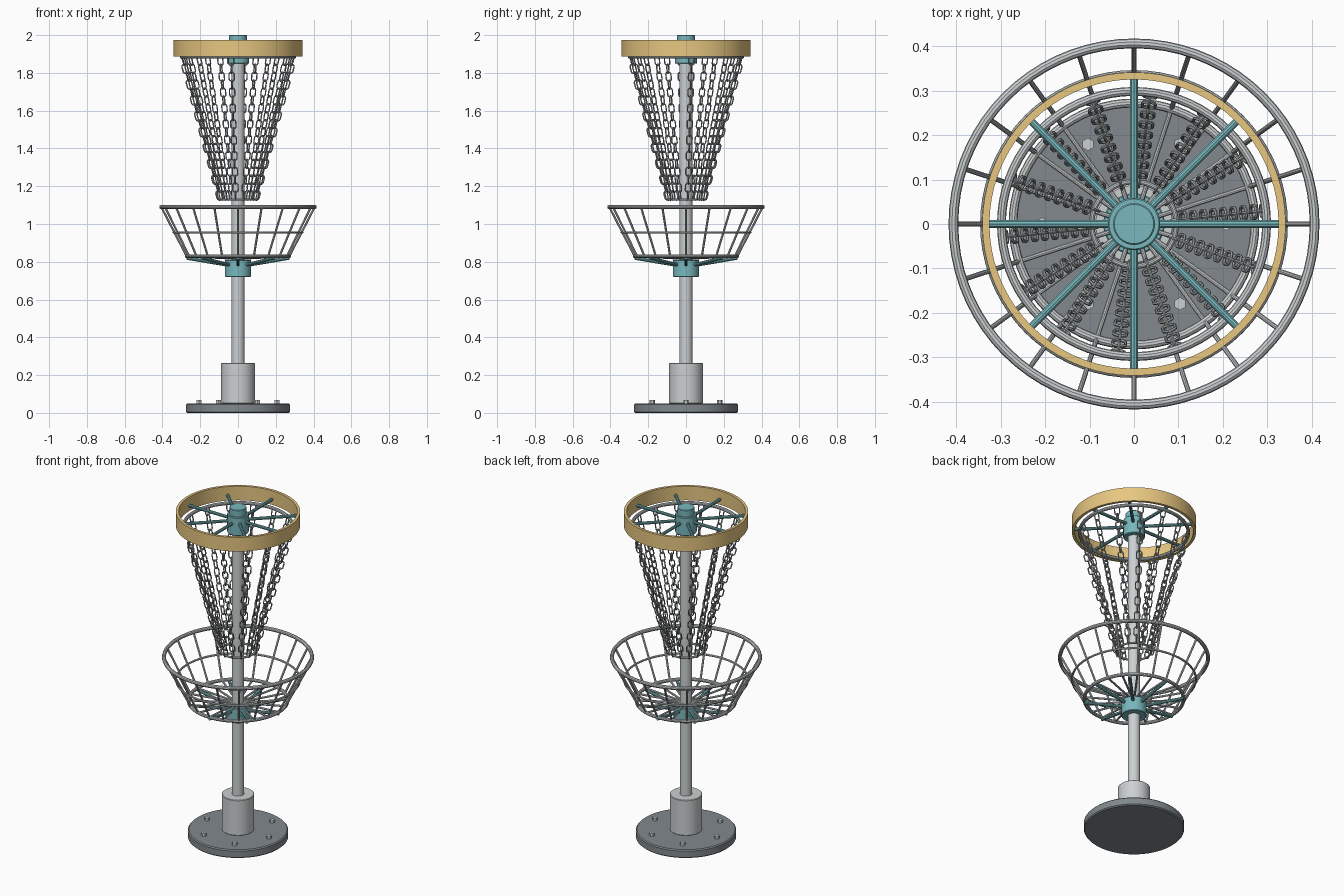
import bpy, bmesh
from math import pi, cos, sin, radians, copysign
from mathutils import Vector, Matrix

if "Cube" in bpy.data.objects:
    bpy.data.objects.remove(bpy.data.objects["Cube"])


def material(name, rgb):
    m = bpy.data.materials.new(name)
    m.diffuse_color = (*rgb, 1)
    m.use_nodes = True
    m.node_tree.nodes["Principled BSDF"].inputs["Base Color"].default_value = m.diffuse_color
    return m


TEAL = material("teal", (0.19, 0.48, 0.51))
GOLD = material("gold", (0.80, 0.57, 0.22))
DARK = material("dark_slate", (0.22, 0.25, 0.27))
STEEL = material("steel", (0.60, 0.63, 0.64))
CHAIN = material("chain_steel", (0.38, 0.40, 0.41))


def finish(name, bm, mat):
    bmesh.ops.recalc_face_normals(bm, faces=bm.faces)
    me = bpy.data.meshes.new(name)
    bm.to_mesh(me)
    bm.free()
    ob = bpy.data.objects.new(name, me)
    bpy.context.collection.objects.link(ob)
    me.materials.append(mat)
    bpy.ops.object.select_all(action='DESELECT')
    ob.select_set(True)
    bpy.context.view_layer.objects.active = ob
    bpy.ops.object.shade_smooth_by_angle(angle=radians(35))
    return ob


def lathe(name, profile, mat, closed=False, n=64):
    """Spin an (r, z) profile round the z axis."""
    bm = bmesh.new()
    rings = []
    for r, z in profile:
        if r == 0:
            rings.append([bm.verts.new((0, 0, z))] * n)
        else:
            rings.append([bm.verts.new((r * cos(2 * pi * i / n), r * sin(2 * pi * i / n), z)) for i in range(n)])
    pairs = list(zip(rings, rings[1:])) + ([(rings[-1], rings[0])] if closed else [])
    for a, b in pairs:
        for i in range(n):
            j = (i + 1) % n
            bm.faces.new(list(dict.fromkeys((a[i], a[j], b[j], b[i]))))
    return finish(name, bm, mat)


def cylinder(name, r, z0, z1, mat, bevel=0.003):
    b = bevel
    return lathe(name, [(0, z0), (r - b, z0), (r, z0 + b), (r, z1 - b), (r - b, z1), (0, z1)], mat)


def ring(name, r, z, t, mat):
    prof = [(r + t * cos(2 * pi * k / 10), z + t * sin(2 * pi * k / 10)) for k in range(10)]
    return lathe(name, prof, mat, closed=True, n=72)


def rods(name, count, a, b, t, mat, offset=0.0, sides=10):
    """Radial array of straight rods from (r, z) point a to point b."""
    bm = bmesh.new()
    for k in range(count):
        rot = Matrix.Rotation(offset + 2 * pi * k / count, 4, 'Z')
        p, q = Vector((a[0], 0, a[1])), Vector((b[0], 0, b[1]))
        d = q - p
        m = rot @ Matrix.Translation((p + q) / 2) @ d.to_track_quat('Z', 'Y').to_matrix().to_4x4()
        bmesh.ops.create_cone(bm, cap_ends=True, segments=sides, radius1=t, radius2=t, depth=d.length, matrix=m)
    return finish(name, bm, mat)


# base, sleeve, pole and bolts
cylinder("base_plate", 0.275, 0, 0.05, DARK, 0.006)
cylinder("pole_sleeve", 0.089, 0.05, 0.265, STEEL)
cylinder("pole", 0.034, 0.05, 1.95, STEEL)
rods("base_bolts", 6, (0.207, 0.045), (0.207, 0.068), 0.0145, STEEL, sides=6)

# basket hub, arms and wire cage
cylinder("basket_hub", 0.069, 0.72, 0.81, TEAL)
rods("basket_arms", 8, (0.05, 0.782), (0.272, 0.82), 0.009, TEAL)
ring("basket_top_ring", 0.406, 1.09, 0.011, STEEL)
ring("basket_middle_ring", 0.34, 0.955, 0.006, STEEL)
ring("basket_bottom_ring", 0.272, 0.83, 0.010, STEEL)
rods("basket_wires", 20, (0.272, 0.83), (0.406, 1.09), 0.0058, STEEL)
rods("basket_floor_wires", 20, (0.03, 0.817), (0.272, 0.83), 0.0058, STEEL)

# top hub, arms, band and chain rings
cylinder("top_hub", 0.059, 1.85, 1.96, TEAL)
cylinder("top_cap", 0.047, 1.95, 2.0, TEAL)
rods("top_arms", 8, (0.05, 1.92), (0.33, 1.92), 0.009, TEAL)
lathe("top_band", [(0.325, 1.888), (0.341, 1.888), (0.341, 1.973), (0.325, 1.973)], GOLD, closed=True, n=72)
ring("chain_top_ring", 0.298, 1.885, 0.010, STEEL)
ring("chain_bottom_ring", 0.095, 1.13, 0.006, STEEL)


# hanging chains made of interlocked stadium links
def add_link(bm, m, half_w=0.0145, half_l=0.025, t=0.0037, n=16, s=6):
    loops = []
    for i in range(n):
        a = 2 * pi * (i + 0.5) / n
        nrm = Vector((cos(a), 0, sin(a)))
        c = nrm * half_w + Vector((0, 0, copysign(half_l - half_w, sin(a))))
        loops.append([bm.verts.new(m @ (c + t * (cos(2 * pi * k / s) * nrm + Vector((0, sin(2 * pi * k / s), 0)))))
                      for k in range(s)])
    for i in range(n):
        p, q = loops[i], loops[(i + 1) % n]
        for k in range(s):
            bm.faces.new((p[k], p[(k + 1) % s], q[(k + 1) % s], q[k]))


CHAINS, LINKS = 14, 18
top, bottom = Vector((0.298, 0, 1.885)), Vector((0.095, 0, 1.13))
tilt = (top - bottom).to_track_quat('Z', 'Y').to_matrix().to_4x4()
bm = bmesh.new()
for c in range(CHAINS):
    around = Matrix.Rotation(0.1 + 2 * pi * c / CHAINS, 4, 'Z')
    for i in range(LINKS):
        pos = top.lerp(bottom, (i + 0.5) / LINKS)
        twist = Matrix.Rotation(pi / 2 * (i % 2), 4, 'Z')
        add_link(bm, around @ Matrix.Translation(pos) @ tilt @ twist)
finish("chains", bm, CHAIN)
